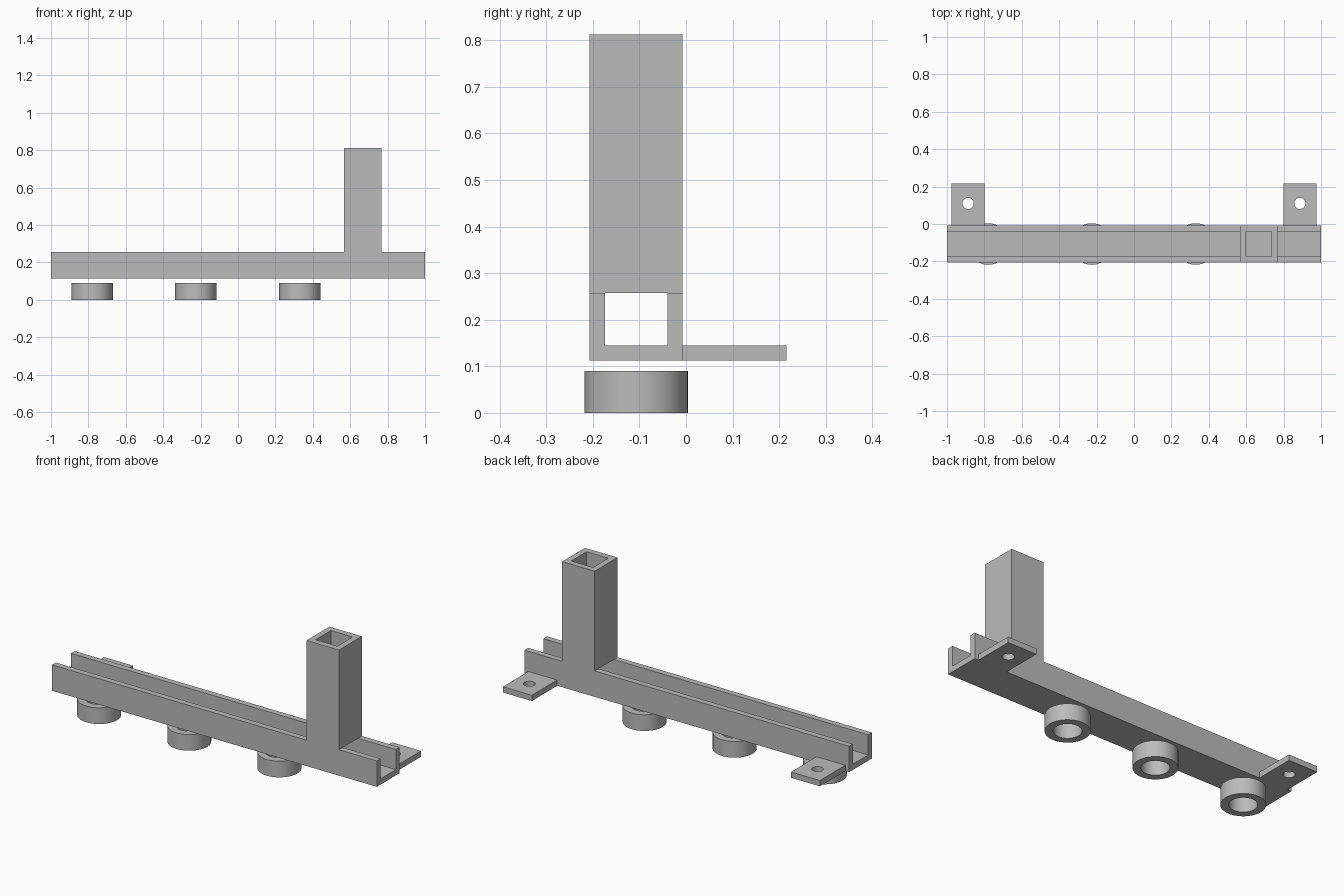
import bpy, bmesh, math
from mathutils import Matrix

cube = bpy.data.objects.get("Cube")
if cube:
    bpy.data.objects.remove(cube, do_unlink=True)

GREY = (0.5, 0.5, 0.5, 1)
mat = bpy.data.materials.new("plain grey")
mat.use_nodes = True
mat.diffuse_color = GREY
mat.node_tree.nodes["Principled BSDF"].inputs["Base Color"].default_value = GREY


def rect(x0, x1, y0, y1):
    return [(x0, y0), (x1, y0), (x1, y1), (x0, y1)]


def circle(x, y, r, n=48):
    return [(x + r * math.cos(2 * math.pi * i / n),
             y + r * math.sin(2 * math.pi * i / n)) for i in range(n)]


def prism(name, loops, start, end, matrix=Matrix(), smooth=False):
    """Fill an outline (with optional hole loops) and extrude it along local z."""
    bm = bmesh.new()
    edges = []
    for loop in loops:
        vs = [bm.verts.new((x, y, start)) for x, y in loop]
        edges += [bm.edges.new((v, vs[i - 1])) for i, v in enumerate(vs)]
    bmesh.ops.triangle_fill(bm, edges=edges, use_beauty=True)
    ext = bmesh.ops.extrude_face_region(bm, geom=bm.faces[:])
    top = [v for v in ext["geom"] if isinstance(v, bmesh.types.BMVert)]
    bmesh.ops.translate(bm, verts=top, vec=(0, 0, end - start))
    bmesh.ops.transform(bm, matrix=matrix, verts=bm.verts[:])
    bmesh.ops.recalc_face_normals(bm, faces=bm.faces[:])
    mesh = bpy.data.meshes.new(name)
    bm.to_mesh(mesh)
    bm.free()
    mesh.materials.append(mat)
    ob = bpy.data.objects.new(name, mesh)
    bpy.context.collection.objects.link(ob)
    if smooth:
        bpy.ops.object.select_all(action="DESELECT")
        ob.select_set(True)
        bpy.context.view_layer.objects.active = ob
        bpy.ops.object.shade_smooth_by_angle(angle=math.radians(30))
    return ob


FRONT, BACK, WALL = -0.207, -0.007, 0.033
BASE, FLOOR, RIM, TOP = 0.113, 0.145, 0.257, 0.812
MID = (FRONT + BACK) / 2

# U-shaped channel: profile in (y, z), swept along x
profile = [(FRONT, BASE), (BACK, BASE), (BACK, RIM), (BACK - WALL, RIM),
           (BACK - WALL, FLOOR), (FRONT + WALL, FLOOR),
           (FRONT + WALL, RIM), (FRONT, RIM)]
along_x = Matrix(((0, 0, 1, 0), (1, 0, 0, 0), (0, 1, 0, 0), (0, 0, 0, 1)))
prism("channel", [profile], -1, 1, along_x)

# Hollow square post standing on the channel rims
P0, P1 = 0.567, 0.767
prism("post", [rect(P0, P1, FRONT, BACK),
               rect(P0 + WALL, P1 - WALL, FRONT + WALL, BACK - WALL)], RIM, TOP)

# Drilled mounting tabs at the back
for side, label in ((-1, "right"), (1, "left")):
    c = side * 0.887
    prism(label + "_mounting_tab",
          [rect(c - 0.089, c + 0.089, BACK, 0.216), circle(c, 0.11, 0.03)],
          BASE, FLOOR, smooth=True)

# Loose rings below the channel
for i, x in enumerate((-0.78, -0.225, 0.33)):
    prism(f"ring_{i + 1}", [circle(x, MID, 0.111), circle(x, MID, 0.07)],
          0, 0.09, smooth=True)
